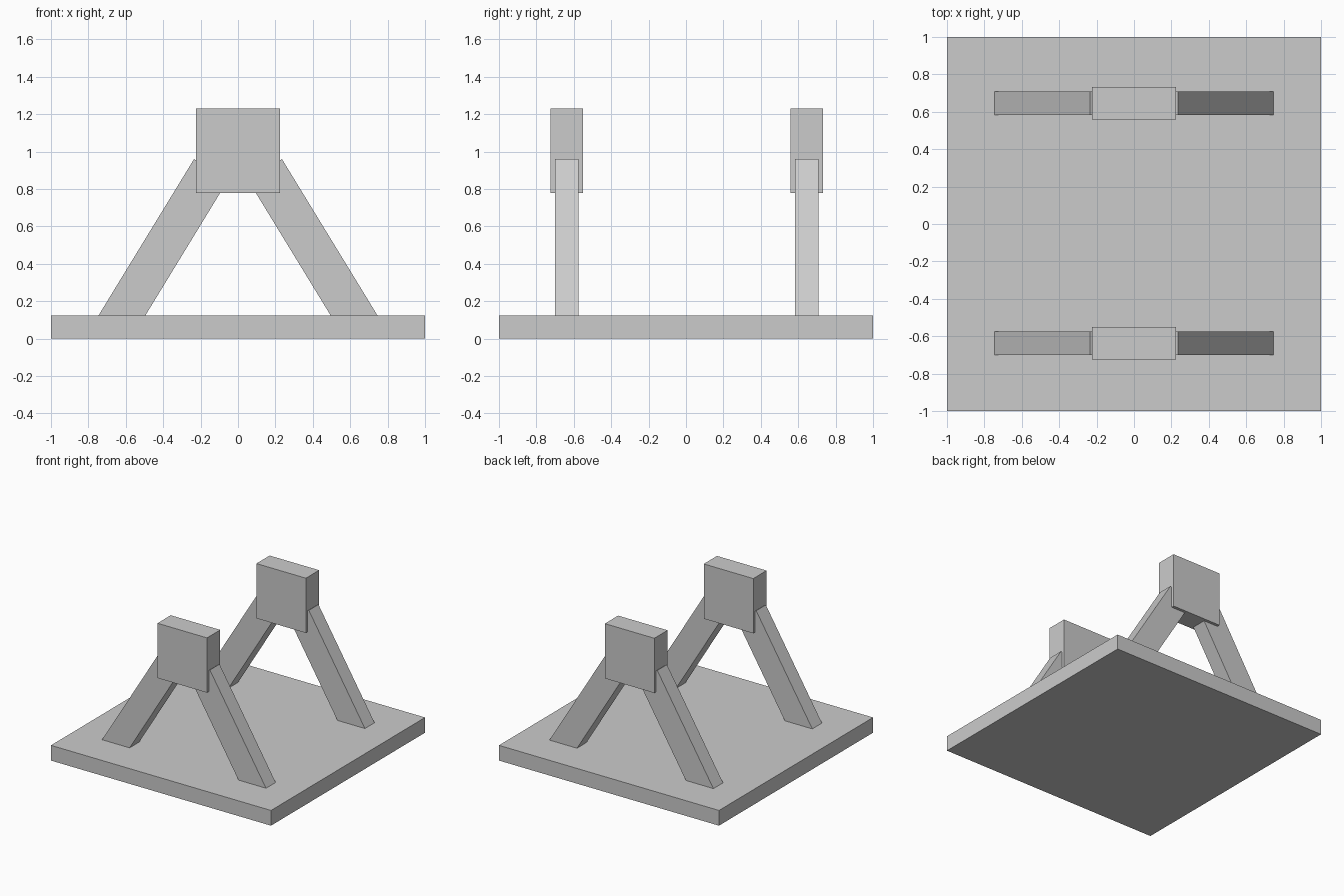
import bpy
import bmesh

cube = bpy.data.objects.get("Cube")
if cube:
    bpy.data.objects.remove(cube, do_unlink=True)

grey = bpy.data.materials.new("light_grey")
grey.use_nodes = True
grey.diffuse_color = (0.6, 0.6, 0.6, 1)
grey.node_tree.nodes["Principled BSDF"].inputs["Base Color"].default_value = (0.6, 0.6, 0.6, 1)


def prism(name, outline, y, depth):
    """Extrude an (x, z) outline along y, centred on the given y."""
    bm = bmesh.new()
    face = bm.faces.new([bm.verts.new((x, y - depth / 2, z)) for x, z in outline])
    result = bmesh.ops.extrude_face_region(bm, geom=[face])
    verts = [v for v in result["geom"] if isinstance(v, bmesh.types.BMVert)]
    bmesh.ops.translate(bm, verts=verts, vec=(0, depth, 0))
    bmesh.ops.recalc_face_normals(bm, faces=bm.faces)
    mesh = bpy.data.meshes.new(name)
    bm.to_mesh(mesh)
    bm.free()
    mesh.materials.append(grey)
    obj = bpy.data.objects.new(name, mesh)
    bpy.context.collection.objects.link(obj)
    return obj


def rectangle(half_width, bottom, top):
    return [(-half_width, bottom), (half_width, bottom),
            (half_width, top), (-half_width, top)]


# Base plate
prism("base_plate", rectangle(1, 0, 0.125), 0, 2)

# Slanted leg with square-cut ends, buried in the plate and the block
leg = [(-0.747, 0.122), (-0.565, 0.01), (-0.054, 0.847), (-0.235, 0.96)]

# Two A-shaped supports, each with a bearing block on two legs
for end, y in (("front", -0.638), ("back", 0.646)):
    prism(end + "_block", rectangle(0.225, 0.78, 1.23), y, 0.172)
    for side, sign in (("right", 1), ("left", -1)):
        prism(f"{end}_{side}_leg", [(sign * x, z) for x, z in leg], y, 0.125)
